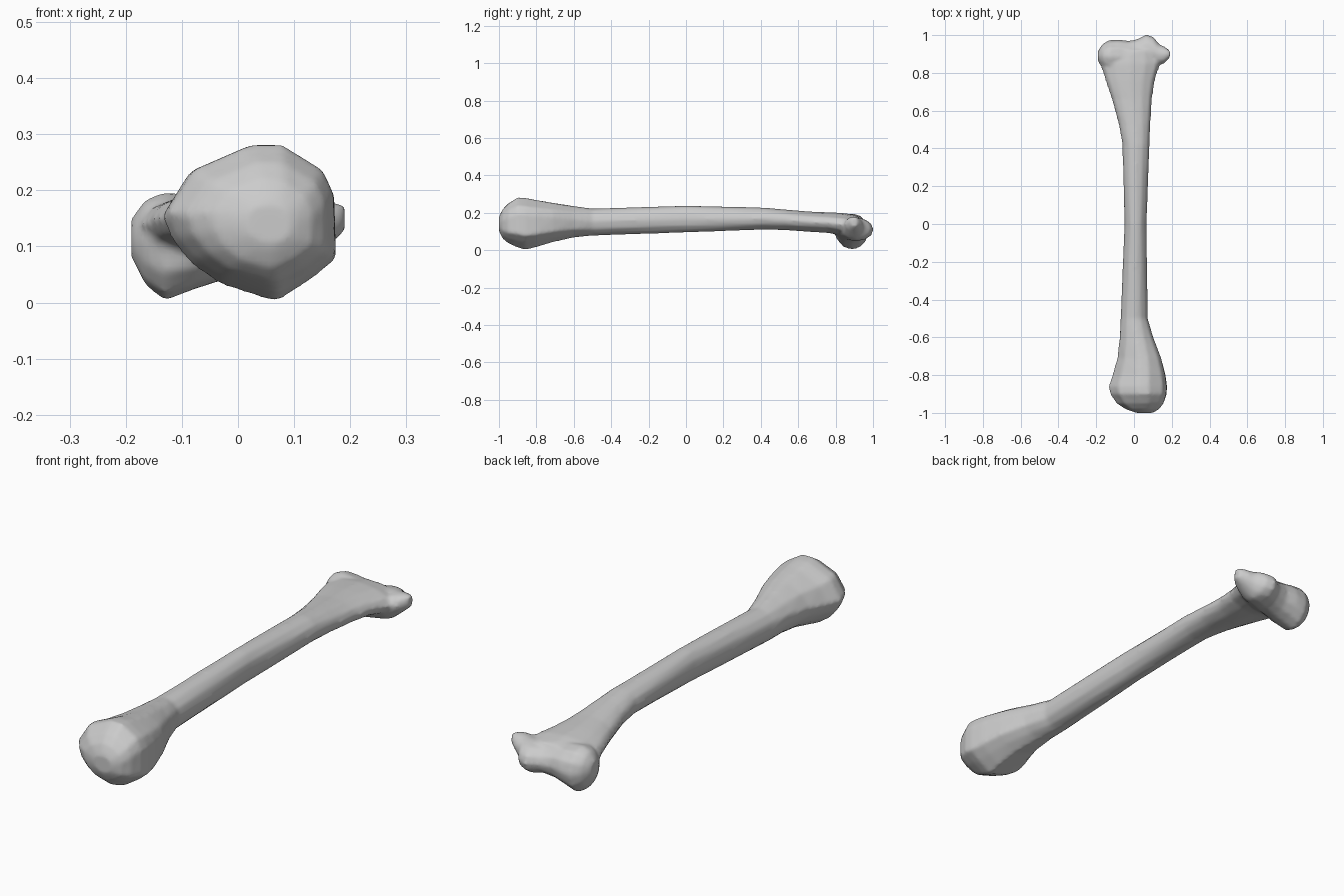
import bpy, bmesh, math

if "Cube" in bpy.data.objects:
    bpy.data.objects.remove(bpy.data.objects["Cube"])

# Normalised outline of the rounded head end (x, z)
HEAD = [(1, -.45), (.98, .35), (.85, .67), (.37, 1), (0, 1), (-.68, .67), (-1, .1),
        (-.87, -.23), (-.65, -.52), (-.33, -.77), (.31, -1), (.7, -.72)]
OVAL = [(math.cos(a), math.sin(a)) for a in
        [math.radians(30 * i - 30) for i in range(12)]]


def add_loft(bm, rings):
    """Skin a closed surface through a list of rings of points."""
    rows = [[bm.verts.new(p) for p in r] for r in rings]
    n = len(rows[0])
    for a, b in zip(rows, rows[1:]):
        for i in range(n):
            j = (i + 1) % n
            bm.faces.new((a[i], a[j], b[j], b[i]))
    bm.faces.new(rows[0][::-1])
    bm.faces.new(rows[-1])


def box_ring(u0, u1, v0, v1, w=0.0):
    """Outline fitted to a box, blended from oval (w=0) to head outline (w=1)."""
    cu, cv, hu, hv = (u0 + u1) / 2, (v0 + v1) / 2, (u1 - u0) / 2, (v1 - v0) / 2
    return [(cu + hu * (o[0] * (1 - w) + h[0] * w), cv + hv * (o[1] * (1 - w) + h[1] * w))
            for o, h in zip(OVAL, HEAD)]


bm = bmesh.new()

# Head and shaft: y, x range, z range, head blend
shaft = [
    (-1.0, .01, .10, .10, .18, .3),
    (-.98, -.05, .135, .06, .22, .6),
    (-.95, -.095, .158, .035, .25, .9),
    (-.90, -.127, .173, .013, .281, 1),
    (-.86, -.136, .175, .001, .279, 1),
    (-.80, -.115, .167, .015, .267, 1),
    (-.71, -.092, .145, .042, .253, .8),
    (-.60, -.08, .103, .067, .236, .5),
    (-.50, -.073, .073, .077, .223, .2),
    (0.0, -.051, .067, .094, .239, 0),
    (.42, -.062, .083, .110, .228, 0),
    (.53, -.082, .088, .107, .218, 0),
    (.66, -.118, .096, .098, .207, 0),
    (.76, -.152, .112, .092, .203, 0),
    (.85, -.18, .14, .075, .198, 0),
    (.92, -.16, .13, .075, .185, 0),
]
add_loft(bm, [[(x, y, z) for x, z in box_ring(x0, x1, z0, z1, w)]
              for y, x0, x1, z0, z1, w in shaft])

# Lower joint with two knuckles: x, y range, z range
knuckles = [
    (-.19, .86, .92, .08, .15),
    (-.165, .82, .955, .03, .185),
    (-.13, .80, .975, .002, .198),
    (-.08, .79, .978, .022, .192),
    (-.03, .80, .970, .038, .185),
    (.02, .80, .98, .05, .172),
    (.065, .82, 1.005, .048, .172),
    (.105, .83, .99, .055, .175),
    (.13, .84, .955, .075, .178),
    (.16, .85, .94, .10, .18),
    (.19, .88, .92, .125, .178),
]
add_loft(bm, [[(x, y, z) for y, z in box_ring(y0, y1, z0, z1)]
              for x, y0, y1, z0, z1 in knuckles])

bmesh.ops.recalc_face_normals(bm, faces=bm.faces)
mesh = bpy.data.meshes.new("long_bone")
bm.to_mesh(mesh)
bm.free()
bone = bpy.data.objects.new("long_bone", mesh)
bpy.context.collection.objects.link(bone)

# Fuse both parts into one smooth skin
remesh = bone.modifiers.new("fuse", 'REMESH')
remesh.mode = 'VOXEL'
remesh.voxel_size = 0.01
remesh.use_smooth_shade = True
soft = bone.modifiers.new("soften", 'SMOOTH')
soft.factor = 0.5
soft.iterations = 4
